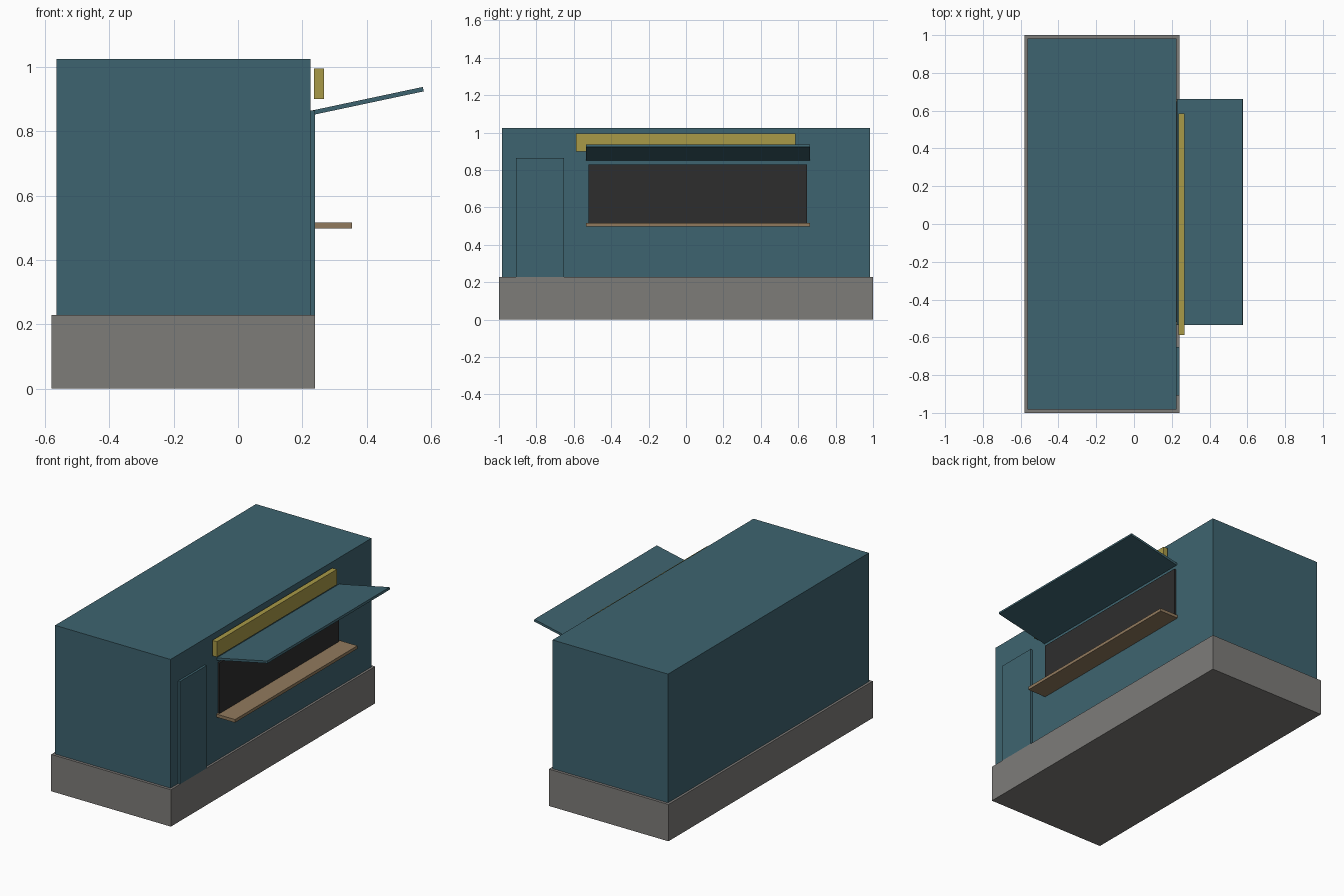
import bpy
import math

default = bpy.data.objects.get("Cube")
if default:
    bpy.data.objects.remove(default, do_unlink=True)


def material(name, rgb):
    m = bpy.data.materials.new(name)
    m.use_nodes = True
    colour = (*rgb, 1.0)
    m.diffuse_color = colour
    m.node_tree.nodes["Principled BSDF"].inputs["Base Color"].default_value = colour
    return m


teal = material("teal paint", (0.048, 0.127, 0.160))
grey = material("grey plinth", (0.207, 0.200, 0.191))
dark = material("dark opening", (0.027, 0.027, 0.027))
yellow = material("mustard sign", (0.392, 0.319, 0.063))
wood = material("brown wood", (0.283, 0.195, 0.110))


def box(name, x, y, z, mat, tilt=0.0):
    """Box spanning the (min, max) ranges, optionally tilted about y."""
    centre = [(a + b) / 2 for a, b in (x, y, z)]
    bpy.ops.mesh.primitive_cube_add(size=1, location=centre)
    ob = bpy.context.object
    ob.name = name
    for v in ob.data.vertices:
        for i, (a, b) in enumerate((x, y, z)):
            v.co[i] *= b - a
    ob.rotation_euler.y = tilt
    ob.data.materials.append(mat)
    return ob


WALL, FRONT = 0.226, 0.24      # wall surface and outer face of its fittings
BASE_TOP = 0.228
HATCH = (-0.535, 0.663)        # span shared by counter and awning

# Plinth and main shell
box("plinth", (-0.58, FRONT), (-1, 1), (0, BASE_TOP), grey)
box("body", (-0.565, WALL), (-0.983, 0.983), (BASE_TOP, 1.025), teal)

# Fittings on the serving side
box("door", (WALL, FRONT), (-0.909, -0.651), (BASE_TOP, 0.864), teal)
box("serving_hatch", (WALL, FRONT - 0.002), (-0.52, 0.648), (0.5, 0.83), dark)
box("counter", (WALL, 0.354), HATCH, (0.497, 0.516), wood)
box("sign_board", (0.236, 0.267), (-0.588, 0.586), (0.9, 0.995), yellow)

# Raised hatch cover
box("awning", (0.226, 0.58), HATCH, (0.887, 0.901), teal, math.radians(-12))
